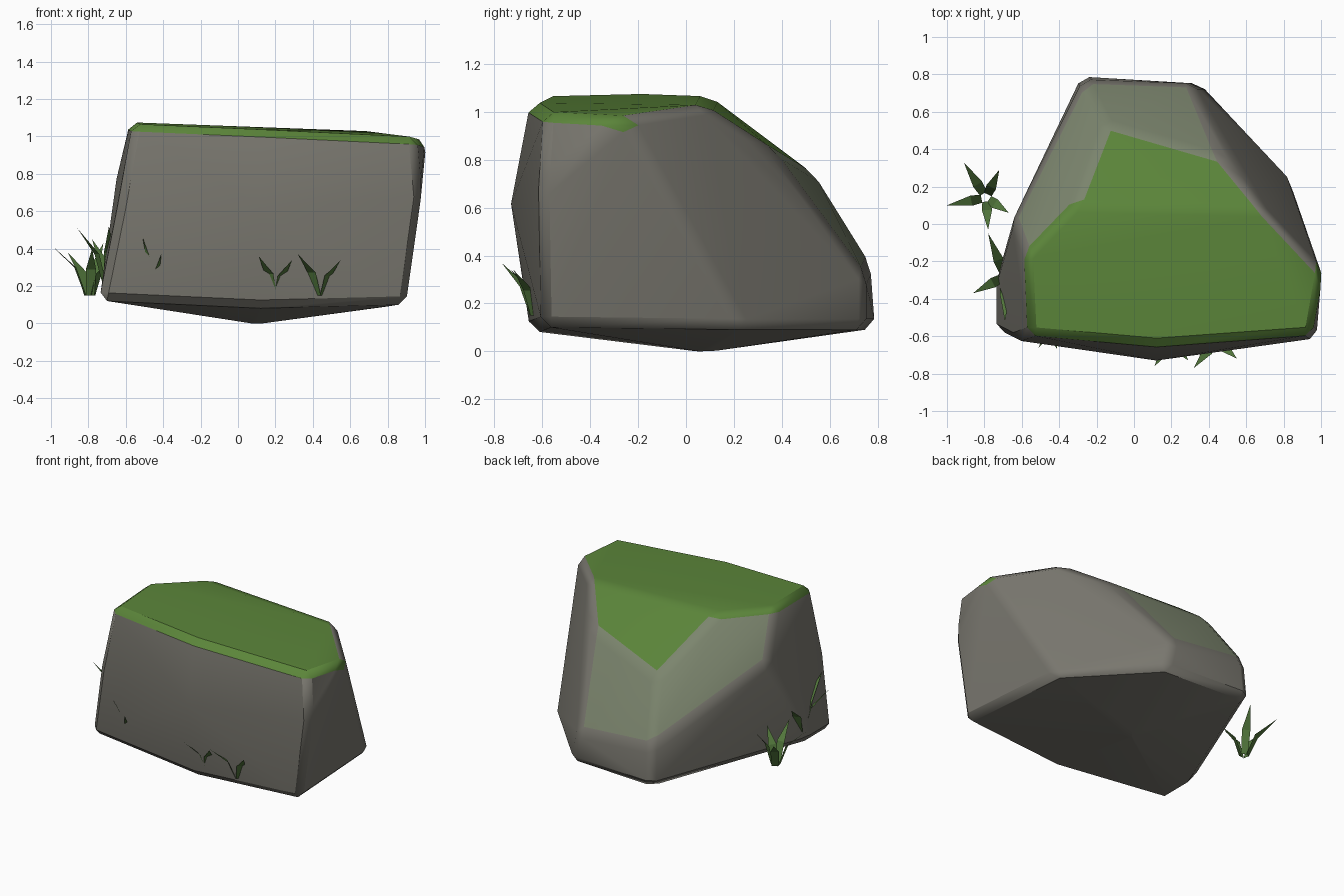
import bpy, bmesh, math
from mathutils import Vector

cube = bpy.data.objects.get("Cube")
if cube:
    bpy.data.objects.remove(cube, do_unlink=True)


def material(name, rgb):
    mat = bpy.data.materials.new(name)
    mat.use_nodes = True
    mat.diffuse_color = (*rgb, 1)
    mat.node_tree.nodes["Principled BSDF"].inputs["Base Color"].default_value = (*rgb, 1)
    return mat


stone = material("grey stone", (0.19, 0.183, 0.157))
moss = material("green moss", (0.105, 0.235, 0.042))
faint_moss = material("mossy stone", (0.20, 0.235, 0.155))
grass = material("grass green", (0.085, 0.185, 0.045))


def add_object(name, bm, mats):
    mesh = bpy.data.meshes.new(name)
    bm.to_mesh(mesh)
    bm.free()
    for mat in mats:
        mesh.materials.append(mat)
    obj = bpy.data.objects.new(name, mesh)
    bpy.context.collection.objects.link(obj)
    return obj


# Boulder corners, grouped by level
top = [(-0.56, -0.59, 1.07), (0.12, -0.65, 1.04), (0.95, -0.59, 1.0), (1.01, -0.25, 0.98),
       (0.7, 0.08, 1.03), (-0.32, 0.1, 1.07), (-0.58, -0.17, 1.08)]
middle = [(-0.64, -0.62, 0.62), (0.12, -0.73, 0.62), (0.98, -0.61, 0.68), (-0.65, 0.02, 0.78)]
back_slope = [(-0.15, 0.54, 0.74), (0.47, 0.36, 0.85), (-0.27, 0.77, 0.37), (0.31, 0.75, 0.32)]
bottom = [(-0.74, -0.57, 0.13), (0.12, -0.65, 0.09), (0.9, -0.6, 0.11), (0.84, 0.24, 0.1),
          (0.36, 0.75, 0.1), (-0.28, 0.79, 0.1), (-0.74, -0.3, 0.13), (0.1, 0.08, 0)]

bm = bmesh.new()
for co in top + middle + back_slope + bottom:
    bm.verts.new(co)
bmesh.ops.convex_hull(bm, input=bm.verts[:])
bmesh.ops.delete(bm, geom=[v for v in bm.verts if not v.link_faces], context='VERTS')
bmesh.ops.recalc_face_normals(bm, faces=bm.faces[:])

# Worn edges
edges = [e for e in bm.edges if e.calc_face_angle(0) > math.radians(10)]
bmesh.ops.bevel(bm, geom=edges, offset=0.04, offset_type='OFFSET', segments=1,
                profile=0.5, affect='EDGES', clamp_overlap=True)
bmesh.ops.recalc_face_normals(bm, faces=bm.faces[:])
lowest = min(v.co.z for v in bm.verts)
bmesh.ops.translate(bm, vec=(0, 0, -lowest), verts=bm.verts[:])

# Moss on the top, its rim and the upper back; thin moss on the lower slopes
for f in bm.faces:
    n, z = f.normal, f.calc_center_median().z
    right_edge = n.x > 0.3 and n.y > 0.4
    if not right_edge and (n.z > 0.72 or (z > 0.9 and n.z > 0.4)):
        f.material_index = 1
    elif not right_edge and n.y > 0.3 and n.z > 0.45:
        f.material_index = 2

boulder = add_object("boulder", bm, [stone, moss, faint_moss])
bpy.context.view_layer.objects.active = boulder
boulder.select_set(True)
bpy.ops.object.shade_smooth_by_angle(angle=math.radians(35))
boulder.select_set(False)
weighted = boulder.modifiers.new("flat_sides", 'WEIGHTED_NORMAL')
weighted.keep_sharp = True


def tuft(name, root, tips, width=0.055):
    """Bent, pointed blades fanning out from one root."""
    bm = bmesh.new()
    root = Vector(root)
    for tip in tips:
        reach = Vector(tip) - root
        out = Vector((reach.x, reach.y, 0))
        side = out.normalized().cross(Vector((0, 0, 1))) * width / 2
        low = root + out * 0.12
        bend = root + out * 0.38 + Vector((0, 0, reach.z * 0.55))
        a, b, c, d, e = [bm.verts.new(p) for p in
                         (low - side * 0.8, low + side * 0.8, bend + side, bend - side, Vector(tip))]
        bm.faces.new((a, b, c, d))
        bm.faces.new((d, c, e))
    return add_object(name, bm, [grass])


# Grass around the foot of the boulder
tuft("grass_side", (-0.79, 0.14, 0.15),
     [(-0.91, 0.33, 0.38), (-0.72, 0.29, 0.43), (-1.0, 0.1, 0.42),
      (-0.78, -0.03, 0.4), (-0.67, 0.06, 0.36)])
tuft("grass_left", (-0.69, -0.28, 0.2),
     [(-0.86, -0.37, 0.51), (-0.78, -0.05, 0.45), (-0.69, -0.52, 0.52), (-0.6, -0.2, 0.4)])
tuft("grass_front_middle", (0.2, -0.62, 0.15),
     [(0.11, -0.76, 0.36), (0.29, -0.73, 0.34), (0.2, -0.5, 0.38)])
tuft("grass_front_left", (0.44, -0.62, 0.15),
     [(0.32, -0.77, 0.37), (0.55, -0.72, 0.34), (0.44, -0.5, 0.38)])
tuft("grass_front_right", (-0.45, -0.57, 0.15),
     [(-0.41, -0.67, 0.37), (-0.51, -0.66, 0.46)], 0.03)
